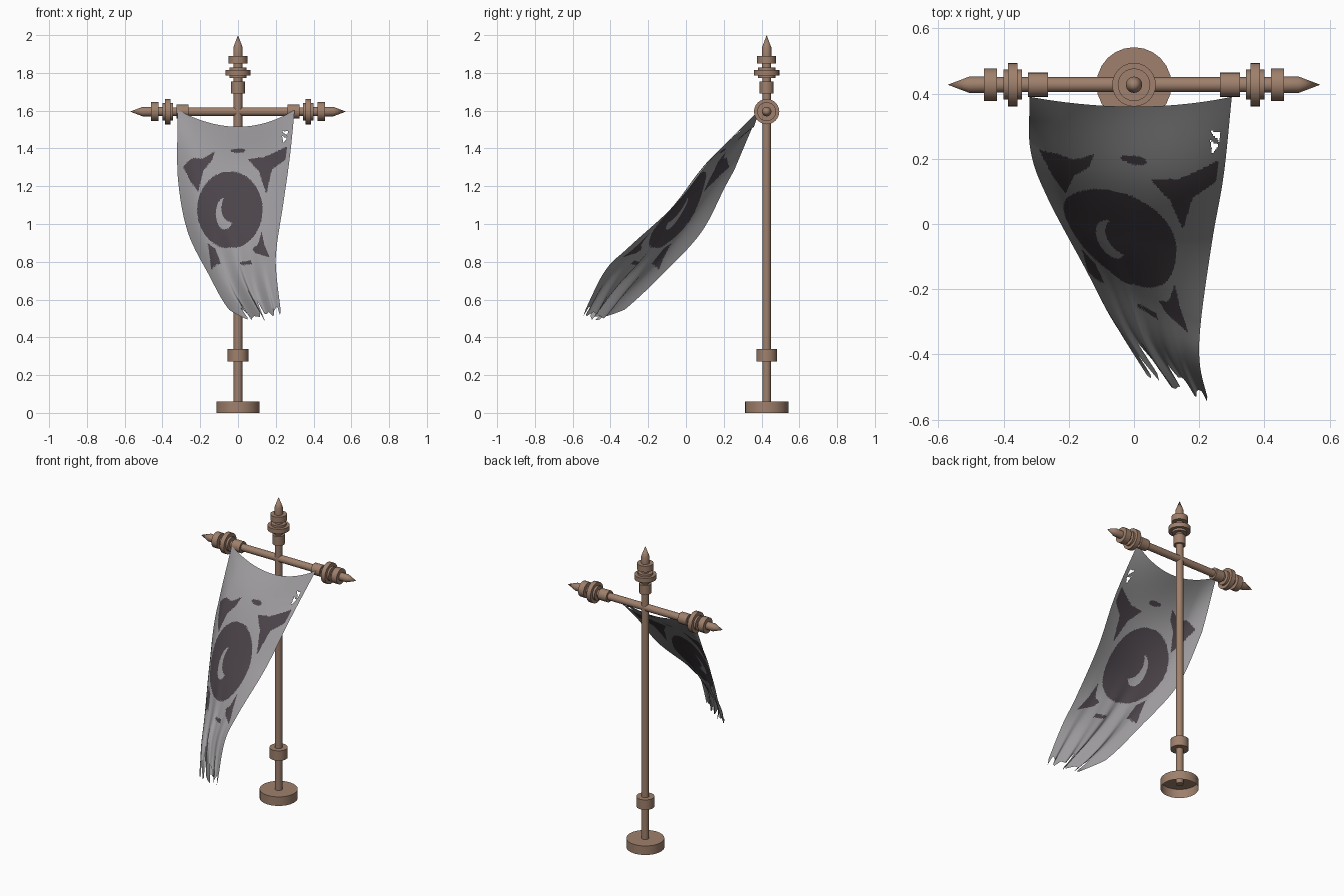
import bpy, bmesh, math, random
from mathutils import Vector, Matrix

if "Cube" in bpy.data.objects:
    bpy.data.objects.remove(bpy.data.objects["Cube"], do_unlink=True)
random.seed(4)


def material(name, rgb):
    m = bpy.data.materials.new(name)
    m.use_nodes = True
    m.diffuse_color = (*rgb, 1)
    bsdf = m.node_tree.nodes["Principled BSDF"]
    bsdf.inputs["Base Color"].default_value = (*rgb, 1)
    bsdf.inputs["Roughness"].default_value = 0.9
    return m


WOOD = material("brown wood", (0.345, 0.216, 0.15))
CLOTH = material("grey cloth", (0.33, 0.32, 0.33))
PAINT = material("dark paint", (0.07, 0.057, 0.068))


def finish(name, bm, mats, angle):
    mesh = bpy.data.meshes.new(name)
    bm.to_mesh(mesh)
    bm.free()
    for m in mats:
        mesh.materials.append(m)
    ob = bpy.data.objects.new(name, mesh)
    bpy.context.collection.objects.link(ob)
    bpy.ops.object.select_all(action='DESELECT')
    bpy.context.view_layer.objects.active = ob
    ob.select_set(True)
    bpy.ops.object.shade_smooth_by_angle(angle=math.radians(angle))


def lathe(name, profile, matrix, sides=24):
    """Spin a (radius, height) profile about z, then place it."""
    bm = bmesh.new()
    verts = [bm.verts.new((r, 0, h)) for r, h in profile]
    edges = [bm.edges.new(p) for p in zip(verts, verts[1:])]
    bmesh.ops.spin(bm, geom=verts + edges, axis=(0, 0, 1), cent=(0, 0, 0),
                   steps=sides, angle=math.tau)
    bmesh.ops.remove_doubles(bm, verts=bm.verts, dist=1e-5)
    bmesh.ops.recalc_face_normals(bm, faces=bm.faces)
    bm.transform(matrix)
    finish(name, bm, [WOOD], 35)


# Stand: pole, hollow foot, lower collar and crossbar
POLE_Y, BAR_Z, TOP_Z = 0.427, 1.595, 1.429
foot_at = Matrix.Translation((0, POLE_Y, 0))
crossing = Matrix.Translation((0, POLE_Y, BAR_Z))
sideways = Matrix.Rotation(math.pi / 2, 4, 'Y')
lathe("pole", [(0, 0.03), (0.023, 0.03), (0.023, 1.88)], foot_at)
lathe("foot", [(0.115, 0), (0.115, 0.06), (0.02, 0.06)], foot_at)
lathe("lower_collar", [(0.02, 0.272), (0.055, 0.272), (0.055, 0.338), (0.02, 0.338)], foot_at)
lathe("crossbar", [(0.023, -0.45), (0.023, 0.45)], crossing @ sideways)

# The same turned finial ends the pole and both arms of the crossbar
finial = [(0.02, 0.263), (0.037, 0.263), (0.037, 0.325), (0.022, 0.325), (0.022, 0.343),
          (0.046, 0.343), (0.046, 0.357), (0.067, 0.357), (0.067, 0.387), (0.046, 0.387),
          (0.046, 0.4), (0.024, 0.4), (0.024, 0.42), (0.05, 0.42), (0.05, 0.46),
          (0.025, 0.46), (0.025, 0.505), (0, 0.571)]
lathe("top_finial", finial, Matrix.Translation((0, POLE_Y, TOP_Z)))
lathe("left_finial", finial, crossing @ sideways)
lathe("right_finial", finial, crossing @ sideways.inverted())

# Banner control rows, top to bottom: right edge, middle, left edge
ROWS = [[Vector(p) for p in row] for row in (
    ((-0.32, 0.39, 1.605), (0, 0.36, 1.515), (0.3, 0.39, 1.605)),
    ((-0.312, 0.2, 1.275), (-0.01, 0.13, 1.325), (0.275, 0.15, 1.36)),
    ((-0.26, 0.055, 1.0), (-0.03, -0.055, 1.068), (0.24, -0.05, 1.11)),
    ((-0.145, -0.16, 0.765), (0.01, -0.22, 0.835), (0.205, -0.3, 0.88)),
    ((-0.06, -0.32, 0.61), (0.06, -0.37, 0.67), (0.202, -0.43, 0.75)),
    ((0.045, -0.47, 0.49), (0.145, -0.505, 0.485), (0.23, -0.55, 0.51)))]
SPANS = len(ROWS) - 1


def across(row, u):
    a, b, c = row
    return a * (2 * (u - 0.5) * (u - 1)) + b * (4 * u * (1 - u)) + c * (2 * u * (u - 0.5))


def banner_point(u, v):
    """Smooth curve through the control rows."""
    pts = [across(r, u) for r in ROWS]
    pts = [pts[0] * 2 - pts[1]] + pts + [pts[-1] * 2 - pts[-2]]
    i = min(int(v * SPANS), SPANS - 1)
    t = v * SPANS - i
    p0, p1, p2, p3 = pts[i:i + 4]
    return 0.5 * (2 * p1 + (p2 - p0) * t + (2 * p0 - 5 * p1 + 4 * p2 - p3) * t * t
                  + (3 * p1 - p0 - 3 * p2 + p3) * t ** 3)


def ellipse(x, z, cx, cz, rx, rz):
    return ((x - cx) / rx) ** 2 + ((z - cz) / rz) ** 2 < 1


def inside(x, z, poly):
    hit = False
    for (ax, az), (bx, bz) in zip(poly, poly[1:] + poly[:1]):
        if (az > z) != (bz > z) and x < ax + (z - az) * (bx - ax) / (bz - az):
            hit = not hit
    return hit


# Painted emblem: disc with a crescent, a thin arc, two horns and lower spikes
SPIKES = [
    [(-0.29, 1.325), (-0.24, 1.35), (-0.19, 1.345), (-0.12, 1.385), (-0.14, 1.335),
     (-0.185, 1.28), (-0.21, 1.17), (-0.25, 1.23)],
    [(0.26, 1.41), (0.14, 1.355), (0.05, 1.345), (0.11, 1.28), (0.15, 1.16), (0.18, 1.29), (0.25, 1.34)],
    [(0.125, 0.96), (0.14, 0.89), (0.167, 0.825), (0.1, 0.84), (0.075, 0.865), (0.105, 0.89)],
    [(0.01, 0.8), (0.07, 0.81), (0.075, 0.79), (0.01, 0.785)],
    [(-0.16, 0.9), (-0.12, 0.87), (-0.09, 0.79), (-0.14, 0.78)]]
HOLES = [[(0.235, 1.49), (0.265, 1.495), (0.262, 1.465)],
         [(0.235, 1.465), (0.262, 1.455), (0.24, 1.43)]]


def painted(x, z):
    if ellipse(x, z, -0.043, 1.075, 0.173, 0.203):
        crescent = (ellipse(x, z, -0.07, 1.055, 0.047, 0.085)
                    and not ellipse(x, z, -0.038, 1.085, 0.05, 0.075))
        return not crescent
    return ellipse(x, z, 0, 1.388, 0.04, 0.011) or any(inside(x, z, s) for s in SPIKES)


# Torn hem: a jagged length for each strip of cloth, with a few deep slits
TEETH = 26
hem = [1 - random.uniform(0, 0.055) - (0.1 if k in (3, 6, 14) else 0) for k in range(TEETH + 1)]


def hem_at(u):
    k = min(int(u * TEETH), TEETH - 1)
    t = u * TEETH - k
    return hem[k] * (1 - t) + hem[k + 1] * t


COLS, LINES = 156, 200
bm = bmesh.new()
grid, flat = [], []
for j in range(LINES + 1):
    line, rest = [], []
    for i in range(COLS + 1):
        u = i / COLS
        v = j / LINES * hem_at(u)
        p = banner_point(u, v)
        rest.append(p.copy())
        # folds gather towards the hem
        depth = 0.055 * max(0, v - 0.4) ** 1.3
        wave = math.sin(u * 17 + 0.8) + 0.5 * math.sin(u * 31 + v * 3)
        p += Vector((0.25, -0.75, 0.6)) * depth * wave * math.sin(math.pi * min(1, u + 0.1))
        # one side edge curls down and back
        curl = max(0, 1 - u / 0.14) ** 2 * min(1, 2 * math.sin(math.pi * v))
        p += Vector((-0.005, 0.025, -0.045)) * curl
        line.append(bm.verts.new(p))
    grid.append(line)
    flat.append(rest)
for j in range(LINES):
    for i in range(COLS):
        mid = (flat[j][i] + flat[j + 1][i + 1]) / 2
        if any(inside(mid.x, mid.z, h) for h in HOLES):
            continue
        f = bm.faces.new((grid[j][i], grid[j + 1][i], grid[j + 1][i + 1], grid[j][i + 1]))
        f.material_index = int(painted(mid.x, mid.z))
finish("banner", bm, [CLOTH, PAINT], 80)
